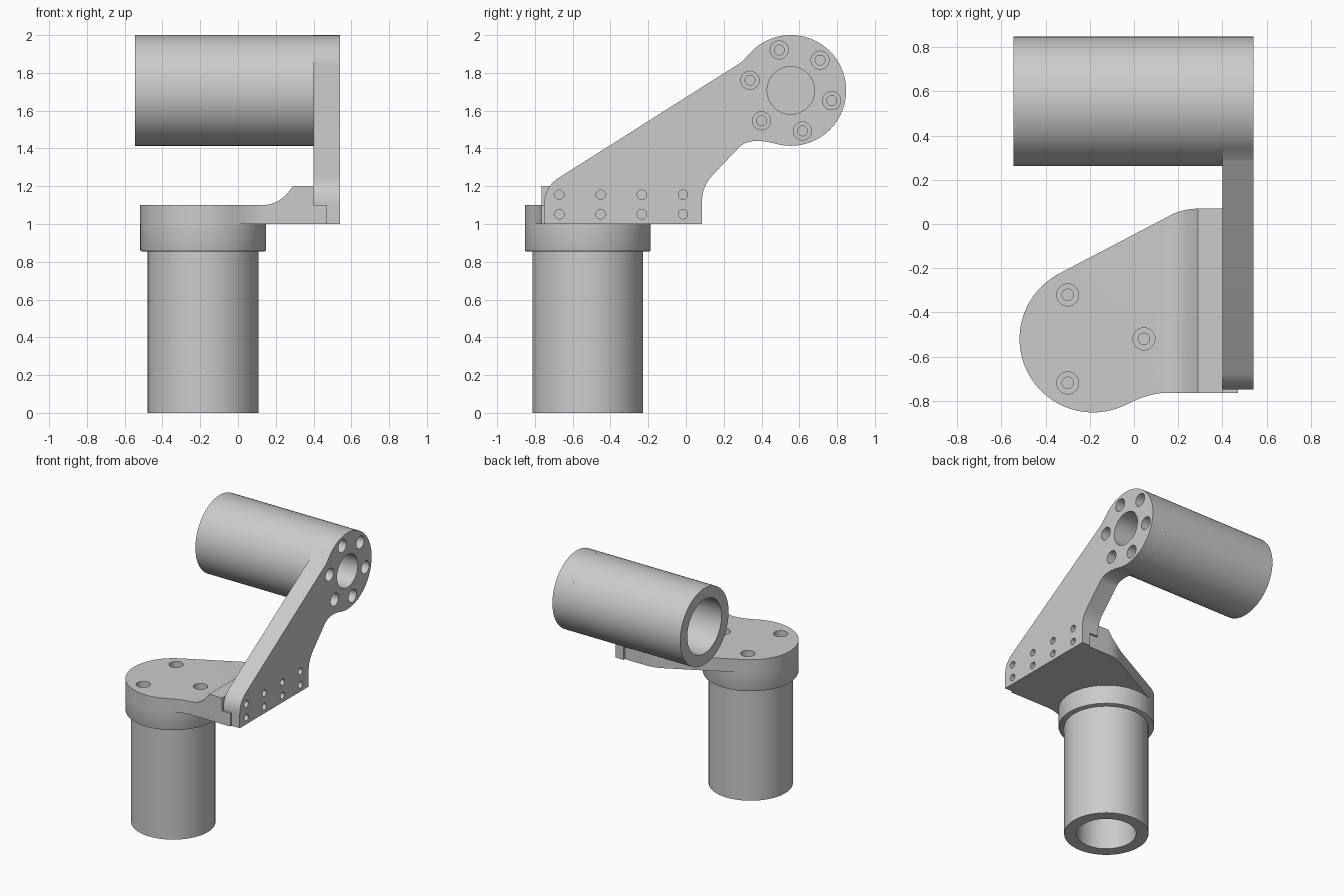
import bpy, bmesh, math
from mathutils import Vector

cube = bpy.data.objects.get("Cube")
if cube:
    bpy.data.objects.remove(cube, do_unlink=True)

grey = bpy.data.materials.new("machined grey")
grey.use_nodes = True
colour = (0.6, 0.6, 0.6, 1)
grey.diffuse_color = colour
grey.node_tree.nodes["Principled BSDF"].inputs["Base Color"].default_value = colour


def arc(c, r, a0, a1, n=48):
    """Points on an arc, angles in degrees."""
    angles = [math.radians(a0 + (a1 - a0) * i / n) for i in range(n + 1)]
    return [(c[0] + r * math.cos(a), c[1] + r * math.sin(a)) for a in angles]


def circle(c, r, n=72):
    return arc(c, r, 0, 360, n)[:-1]


def blend(p, corner, q, n=10):
    """Smooth fillet from p to q pulled toward the corner."""
    p, corner, q = Vector(p), Vector(corner), Vector(q)
    ts = [i / n for i in range(n + 1)]
    return [tuple(p * (1 - t) ** 2 + corner * 2 * t * (1 - t) + q * t * t) for t in ts]


def prism(name, outline, axis, lo, hi, bevel=0):
    """Extrude a 2D outline along an axis from lo to hi."""
    place = {"x": lambda u, v, d: (d, u, v),
             "y": lambda u, v, d: (u, d, v),
             "z": lambda u, v, d: (u, v, d)}[axis]
    bm = bmesh.new()
    base = bm.faces.new([bm.verts.new(place(u, v, lo)) for u, v in outline])
    rim = list(base.edges)
    made = bmesh.ops.extrude_face_region(bm, geom=[base], use_keep_orig=True)
    top = [g for g in made["geom"] if isinstance(g, bmesh.types.BMVert)]
    shift = Vector(place(0, 0, hi - lo))
    bmesh.ops.translate(bm, verts=top, vec=shift)
    bmesh.ops.recalc_face_normals(bm, faces=bm.faces)
    if bevel:
        bmesh.ops.bevel(bm, geom=rim, offset=bevel, segments=2, profile=0.5, affect="EDGES")
    mesh = bpy.data.meshes.new(name)
    bm.to_mesh(mesh)
    bm.free()
    mesh.materials.append(grey)
    obj = bpy.data.objects.new(name, mesh)
    bpy.context.collection.objects.link(obj)
    return obj


def combine(obj, cutters, operation="DIFFERENCE"):
    """Apply booleans with each cutter in turn."""
    bpy.context.view_layer.objects.active = obj
    for cutter in cutters:
        mod = obj.modifiers.new("cut", "BOOLEAN")
        mod.operation, mod.solver, mod.object = operation, "EXACT", cutter
        bpy.ops.object.modifier_apply(modifier=mod.name)


def box(u0, v0, u1, v1):
    return [(u0, v0), (u1, v0), (u1, v1), (u0, v1)]


def ring(c, r, start, count):
    """Evenly spaced bolt positions around a centre."""
    return arc(c, r, start, start + 360, count)[:-1]


cutters = []


def hole(c, r, axis, lo, hi):
    cutter = prism("hole_cutter", circle(c, r, 32), axis, lo, hi)
    cutter.hide_render = True
    cutters.append(cutter)
    return cutter


BASE = (-0.185, -0.52)     # x, y of the upright axis
HEAD = (0.555, 1.707)      # y, z of the level axis
TUBE_R, BORE_R, CAP_R = 0.293, 0.208, 0.333

# Hollow upright tube
base_tube = prism("base_tube", circle(BASE, TUBE_R), "z", 0, 0.86)
combine(base_tube, [hole(BASE, BORE_R, "z", -0.1, 0.8)])

# Collar on top of the upright tube
collar = prism("collar", circle(BASE, CAP_R), "z", 0.855, 1.0, bevel=0.008)

# Joint plate: plan outline trimmed by a side profile with a raised rib and tongue
plan = (arc(BASE, CAP_R, 117.8, 296)
        + blend((-0.03, -0.815), (0.07, -0.765), (0.14, -0.765))
        + [(0.47, -0.765), (0.47, 0.07)]
        + blend((0.30, 0.07), (0.224, 0.07), (0.17, 0.042)))
joint_plate = prism("joint_plate", plan, "z", 1.0, 1.3)
side = ([(-0.8, 0.9), (0.6, 0.9), (0.6, 1.1), (0.4, 1.1), (0.4, 1.2)]
        + blend((0.29, 1.2), (0.225, 1.1), (0.13, 1.1)) + [(-0.8, 1.1)])
trim = prism("plate_trim", side, "y", -1, 0.5)
cutters.append(trim)
combine(joint_plate, [trim], "INTERSECT")

# Counterbored bolt holes through plate and collar
bolts = []
for p in ring(BASE, 0.23, 0, 3):
    bolts += [hole(p, 0.05, "z", 1.03, 1.3), hole(p, 0.026, "z", 0.9, 1.3)]
combine(joint_plate, bolts)
combine(collar, bolts)

# Inclined arm plate with a round head
profile = ([(-0.75, 1.0), (0.085, 1.0)]
           + blend((0.085, 1.12), (0.085, 1.2), (0.14, 1.257))
           + blend((0.28, 1.405), (0.335, 1.463), (0.479, 1.424))
           + arc(HEAD, TUBE_R, -103, 138, 60)
           + blend((0.295, 1.857), (0.29, 1.854), (0.25, 1.829), 2)
           + blend((-0.67, 1.247), (-0.75, 1.196), (-0.75, 1.11)))
arm = prism("arm", profile, "x", 0.4, 0.54)
boss = prism("arm_boss", circle(HEAD, TUBE_R), "x", 0.295, 0.4)

# Rabbet for the tongue, and the two rows of screw holes
rabbet = prism("rabbet_cutter", box(0.3, 0.9, 0.47, 1.1), "y", -1, 0.5)
cutters.append(rabbet)
screws = [hole((-0.67 + 0.218 * i, z), 0.025, "x", 0.475, 0.7)
          for i in range(4) for z in (1.052, 1.155)]
combine(arm, [rabbet] + screws)

# Centre hole and counterbored bolt holes through arm and boss
bolts = [hole(HEAD, 0.126, "x", 0.2, 0.7)]
for p in ring(HEAD, 0.223, 45, 6):
    pass
for p in ring(HEAD, 0.223, -14, 6):
    bolts += [hole(p, 0.048, "x", 0.46, 0.7), hole(p, 0.026, "x", 0.32, 0.7)]
combine(arm, bolts)
combine(boss, bolts)

# Hollow level tube carried by the arm
arm_tube = prism("arm_tube", circle(HEAD, TUBE_R), "x", -0.545, 0.295)
combine(arm_tube, [hole(HEAD, BORE_R, "x", -0.7, 0.24)])

for cutter in cutters:
    bpy.data.objects.remove(cutter, do_unlink=True)

# Smooth curved sides, keep edges sharp
for obj in (base_tube, collar, joint_plate, arm, boss, arm_tube):
    bpy.ops.object.select_all(action="DESELECT")
    obj.select_set(True)
    bpy.context.view_layer.objects.active = obj
    bpy.ops.object.shade_smooth_by_angle(angle=math.radians(30))
